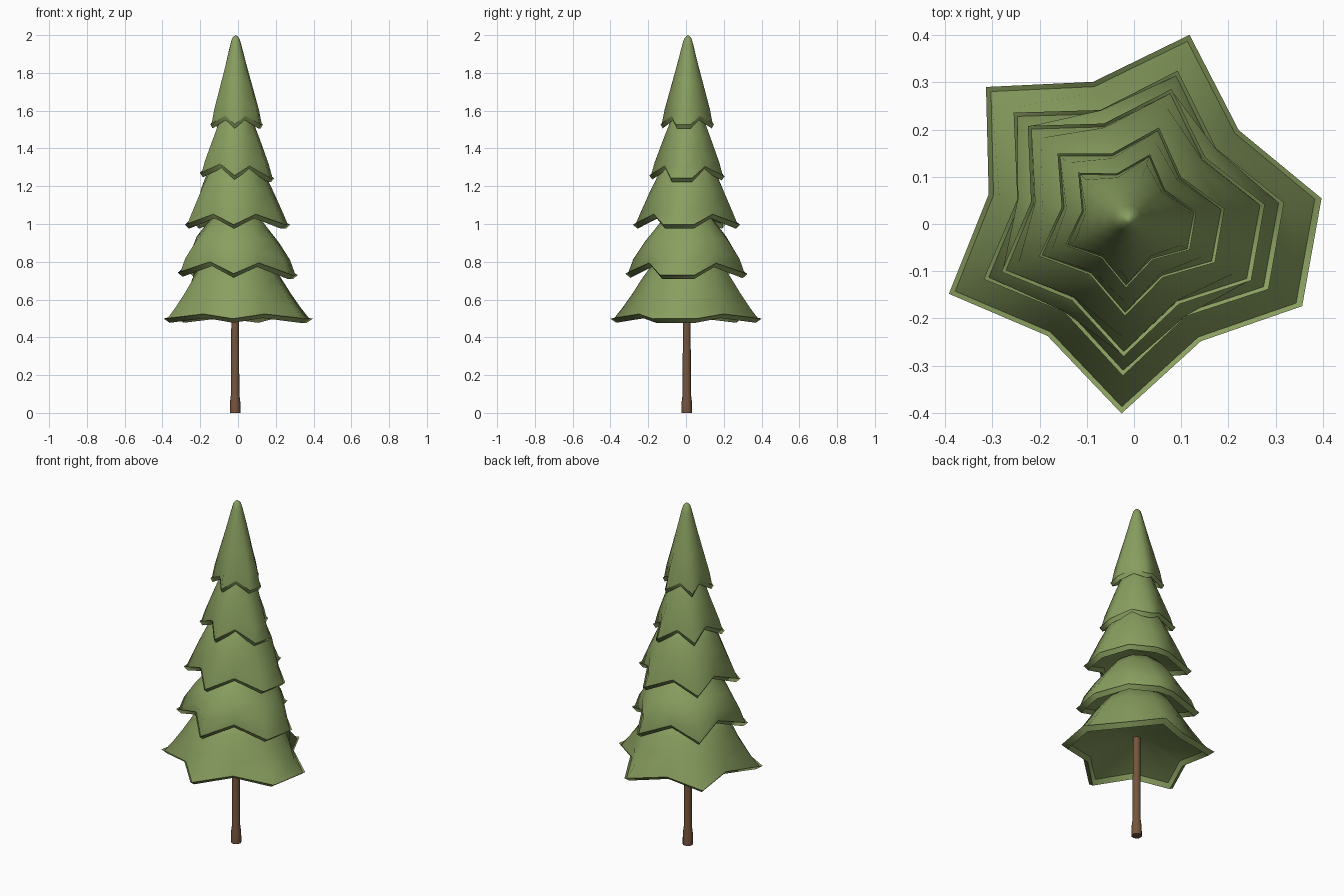
import bpy, bmesh, math

default = bpy.data.objects.get("Cube")
if default:
    bpy.data.objects.remove(default, do_unlink=True)

CX, CY = -0.012, 0.01
SIDES = 11
TIPS = {0, 2, 3, 5, 7, 9}


def material(name, colour):
    m = bpy.data.materials.new(name)
    m.use_nodes = True
    m.diffuse_color = (*colour, 1)
    m.node_tree.nodes["Principled BSDF"].inputs["Base Color"].default_value = (*colour, 1)
    return m


def finish(bm, name, mat, sharp):
    """Recalculate normals, smooth the faces and keep the given edges sharp."""
    bmesh.ops.recalc_face_normals(bm, faces=bm.faces)
    for f in bm.faces:
        f.smooth = True
    for e in sharp:
        e.smooth = False
    me = bpy.data.meshes.new(name)
    bm.to_mesh(me)
    bm.free()
    me.materials.append(mat)
    ob = bpy.data.objects.new(name, me)
    bpy.context.collection.objects.link(ob)


def loft(bm, rings):
    """Skin consecutive closed rings of equal size."""
    n = len(rings[0])
    for a, b in zip(rings, rings[1:]):
        for i in range(n):
            j = (i + 1) % n
            bm.faces.new((a[i], a[j], b[j], b[i]))


def ring_edges(bm, ring):
    n = len(ring)
    return [bm.edges.get((ring[i], ring[(i + 1) % n])) for i in range(n)]


def star_ring(bm, radius, z, depth, lift, tilt):
    """Star outline whose valleys are pulled inward and raised."""
    verts = []
    for k in range(SIDES):
        a = math.radians(-92) + k * math.tau / SIDES
        tip = k in TIPS
        r = radius if tip else radius * (1 - depth)
        x = r * math.cos(a)
        verts.append(bm.verts.new((CX + x, CY + r * math.sin(a),
                                   z - tilt * x + (0 if tip else lift))))
    return verts


def tier(name, radius, z, depth, lift, tilt, fade, skin, mat):
    bm = bmesh.new()
    height = skin[-1][0]
    # conical underside, inner rim wall, lower bevel and raised lip
    under = [(0.15, 0.1, 0), (0.87, 0.008, 1), (0.92, -0.02, 1),
             (1, 0.002, 1), (0.965, -0.005, 1)]
    rings = [star_ring(bm, radius * f, z + dz, depth * s, lift * s, tilt)
             for f, dz, s in under]
    hard = rings[1:]
    # outer skin, losing its star shape toward the top
    for dz, f in skin:
        t = dz / height
        rings.append(star_ring(bm, radius * f, z + dz, depth * (1 - 0.95 * t) ** fade,
                               lift * (1 - t), tilt * (1 - t)))
    loft(bm, rings)
    bm.faces.new(rings[0])
    crown = bm.verts.new((CX, CY, z + height + 0.006))
    top = rings[-1]
    for i in range(SIDES):
        bm.faces.new((top[i], top[(i + 1) % SIDES], crown))
    finish(bm, name, mat, [e for r in hard for e in ring_edges(bm, r)])


green = material("needle green", (0.25, 0.345, 0.115))
brown = material("bark brown", (0.18, 0.09, 0.046))

# foliage tiers, from the ground up:
# radius, height, valley depth, valley lift, tilt, star fade, skin
tier("foliage_bottom", 0.412, 0.497, 0.27, 0.025, 0, 1.6,
     [(0.06, 0.84), (0.13, 0.72), (0.22, 0.58), (0.32, 0.4)], green)
tier("foliage_lower", 0.332, 0.735, 0.28, 0.06, 0.02, 1.6,
     [(0.08, 0.87), (0.17, 0.69), (0.24, 0.52), (0.3, 0.38)], green)
tier("foliage_middle", 0.291, 0.995, 0.28, 0.055, 0, 1.6,
     [(0.06, 0.87), (0.17, 0.7), (0.26, 0.55), (0.33, 0.4)], green)
tier("foliage_upper", 0.205, 1.255, 0.3, 0.055, 0.07, 1,
     [(0.07, 0.86), (0.19, 0.64), (0.29, 0.45), (0.35, 0.3)], green)
tier("foliage_top", 0.145, 1.526, 0.31, 0.045, 0, 1,
     [(0.08, 0.85), (0.2, 0.62), (0.32, 0.39), (0.42, 0.21), (0.455, 0.14), (0.468, 0.06)],
     green)

# trunk with a slightly thicker foot
bm = bmesh.new()
trunk_rings = []
for r, z in [(0.028, 0), (0.027, 0.06), (0.022, 0.1), (0.02, 0.65)]:
    trunk_rings.append([bm.verts.new((-0.015 + r * math.cos(i * math.tau / 12),
                                      0.004 + r * math.sin(i * math.tau / 12), z))
                        for i in range(12)])
loft(bm, trunk_rings)
bm.faces.new(trunk_rings[0])
bm.faces.new(trunk_rings[-1])
finish(bm, "trunk", brown, ring_edges(bm, trunk_rings[0]) + ring_edges(bm, trunk_rings[-1]))
